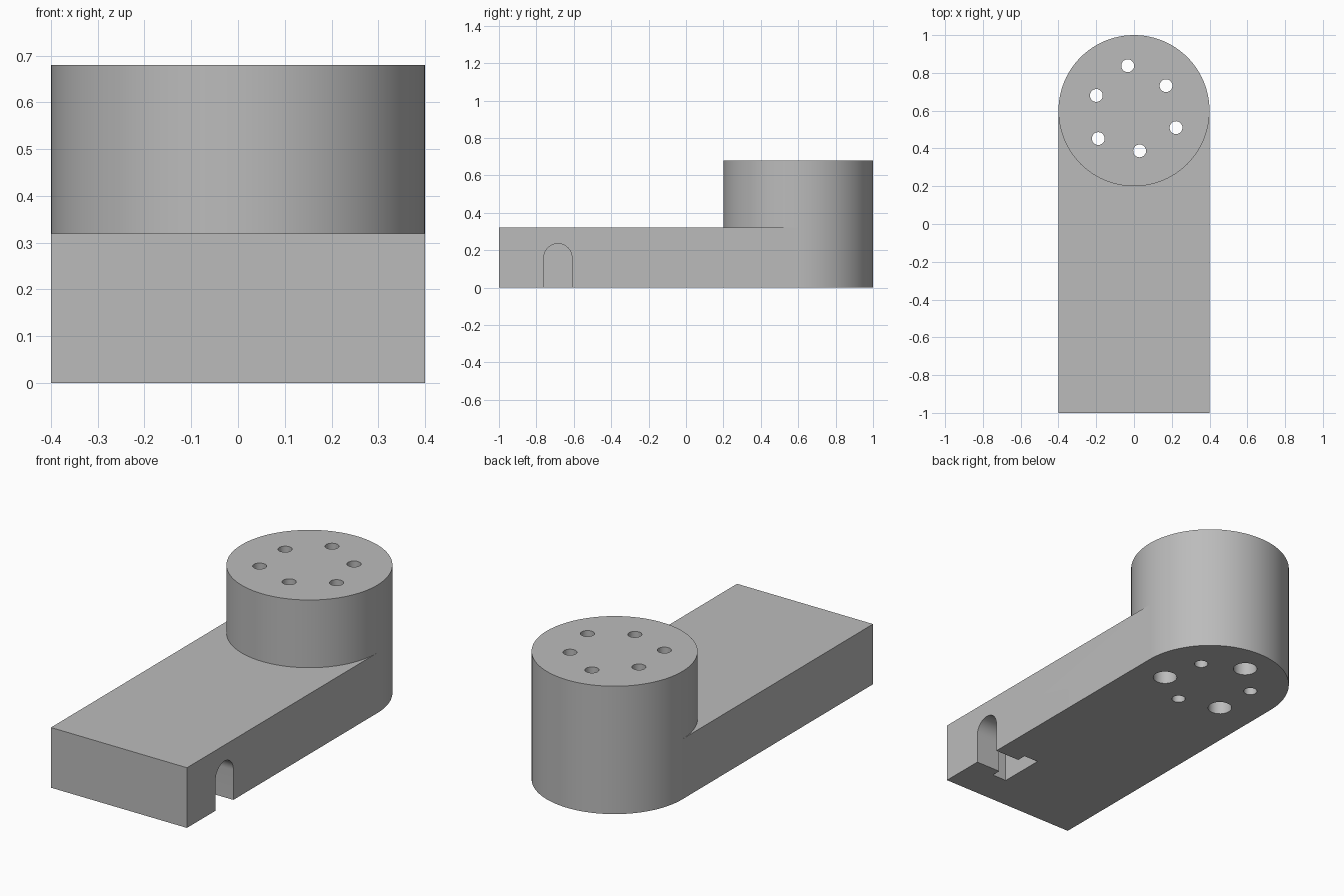
import bpy, bmesh, math

if "Cube" in bpy.data.objects:
    bpy.data.objects.remove(bpy.data.objects["Cube"])

grey = bpy.data.materials.new("plain grey")
grey.diffuse_color = (0.5, 0.5, 0.5, 1)
grey.use_nodes = True
grey.node_tree.nodes["Principled BSDF"].inputs["Base Color"].default_value = grey.diffuse_color


def extrude(name, points, offset):
    """Solid made by sweeping a closed outline along an offset."""
    bm = bmesh.new()
    face = bm.faces.new([bm.verts.new(p) for p in points])
    out = bmesh.ops.extrude_face_region(bm, geom=[face])
    bmesh.ops.translate(bm, vec=offset,
                        verts=[g for g in out["geom"] if isinstance(g, bmesh.types.BMVert)])
    bmesh.ops.recalc_face_normals(bm, faces=bm.faces)
    mesh = bpy.data.meshes.new(name)
    bm.to_mesh(mesh)
    bm.free()
    mesh.materials.append(grey)
    obj = bpy.data.objects.new(name, mesh)
    bpy.context.collection.objects.link(obj)
    return obj


def cylinder(name, x, y, r, z0, z1, n):
    ring = [(x + r * math.cos(2 * math.pi * i / n), y + r * math.sin(2 * math.pi * i / n), z0)
            for i in range(n)]
    return extrude(name, ring, (0, 0, z1 - z0))


def arch(name, x0, x1, r):
    """Round-topped slot running along x, open at the bottom."""
    yc, spring = -0.685, 0.16
    pts = [(x0, yc - r, -0.1), (x0, yc + r, -0.1)]
    pts += [(x0, yc + r * math.cos(math.pi * i / 24), spring + r * math.sin(math.pi * i / 24))
            for i in range(25)]
    return extrude(name, pts, (x1 - x0, 0, 0))


def combine(target, tool, operation):
    mod = target.modifiers.new(tool.name, 'BOOLEAN')
    mod.object, mod.operation, mod.solver = tool, operation, 'EXACT'
    bpy.context.view_layer.objects.active = target
    bpy.ops.object.modifier_apply(modifier=mod.name)
    bpy.data.objects.remove(tool)


# Flat arm with the round boss at the back
body = extrude("arm_and_boss", [(-0.4, -1, 0), (0.4, -1, 0), (0.4, 0.6, 0), (-0.4, 0.6, 0)],
               (0, 0, 0.32))
combine(body, cylinder("boss", 0, 0.6, 0.4, 0, 0.68, 96), 'UNION')

# Arched side slot with a wider pocket for a bolt head
combine(body, arch("slot", 0.24, 0.5, 0.075), 'DIFFERENCE')
combine(body, arch("pocket", 0.17, 0.255, 0.125), 'DIFFERENCE')

# Six through holes, every other one counterbored from below
for i in range(6):
    wide = i % 2 == 1
    ring = 0.24 if wide else 0.215
    a = math.radians(38 + 60 * i)
    x, y = ring * math.cos(a), 0.6 + ring * math.sin(a)
    combine(body, cylinder("hole", x, y, 0.034, -0.1, 0.8, 32), 'DIFFERENCE')
    if wide:
        combine(body, cylinder("counterbore", x, y, 0.06, -0.1, 0.32, 32), 'DIFFERENCE')

# Smooth round walls, crisp edges
bpy.ops.object.select_all(action='DESELECT')
body.select_set(True)
bpy.context.view_layer.objects.active = body
bpy.ops.object.shade_smooth_by_angle(angle=math.radians(30))
